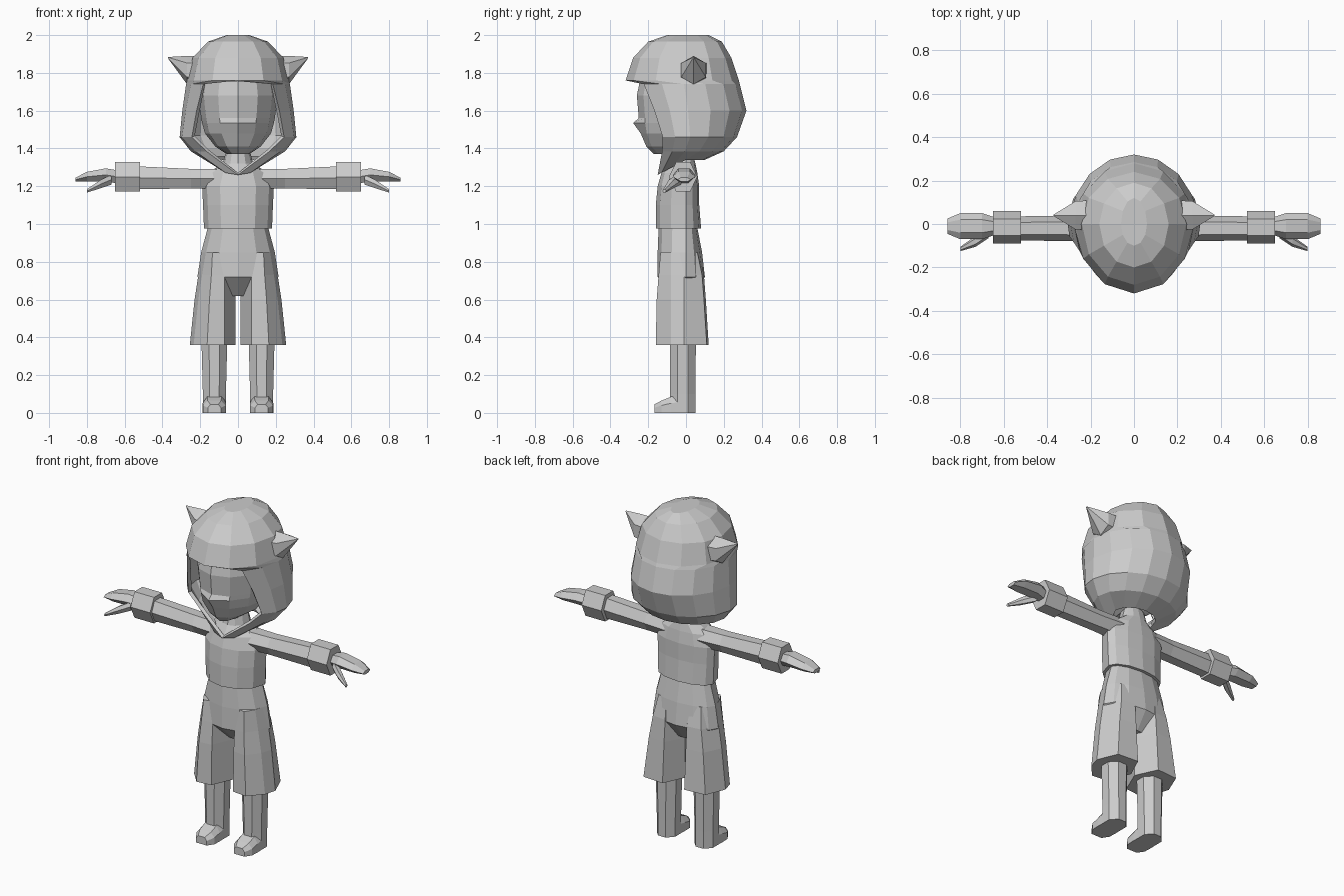
import bpy
import bmesh
from math import sin, cos, radians
from mathutils import Vector

default = bpy.data.objects.get("Cube")
if default:
    bpy.data.objects.remove(default)

grey = bpy.data.materials.new("plain grey")
grey.use_nodes = True
grey.diffuse_color = (0.6, 0.6, 0.6, 1)
grey.node_tree.nodes["Principled BSDF"].inputs["Base Color"].default_value = grey.diffuse_color


def half_ring(z, width, front, back, start=0, dip=0, steps=6):
    """Half outline from the front round the left side to the back."""
    points = []
    for i in range(steps + 1):
        angle = radians(start + (180 - start) * i / steps)
        reach = front if cos(angle) > 0 else back
        side = 0 if i == steps or angle == 0 else width * sin(angle)
        points.append(Vector((side, -reach * cos(angle), z - dip * max(0, cos(angle)))))
    return points


def polygon(centre, across, along, sides=6, turn=0):
    """Closed ring spanned by two half-axis vectors."""
    ring = []
    for i in range(sides):
        angle = radians(turn + 360 * i / sides)
        ring.append(Vector(centre) + Vector(across) * cos(angle) + Vector(along) * sin(angle))
    return ring


def tube_ring(x, y, z, depth, height, turn=0, sides=6):
    """Section of a limb that runs sideways."""
    return polygon((x, y, z), (0, depth, 0), (0, 0, height), sides, turn)


def loft(name, rings, closed=True, cap_start=True, cap_end=True):
    """Skin the rings and mirror the result to the other side."""
    bm = bmesh.new()
    rows = [[bm.verts.new(p) for p in ring] for ring in rings]
    count = len(rows[0])
    for low, high in zip(rows, rows[1:]):
        for i in range(count if closed else count - 1):
            j = (i + 1) % count
            bm.faces.new((low[i], low[j], high[j], high[i]))
    if cap_start:
        bm.faces.new(rows[0])
    if cap_end:
        bm.faces.new(rows[-1])
    bmesh.ops.mirror(bm, geom=bm.verts[:] + bm.edges[:] + bm.faces[:],
                     axis='X', merge_dist=0.001)
    bmesh.ops.remove_doubles(bm, verts=bm.verts[:], dist=0.0005)
    bmesh.ops.recalc_face_normals(bm, faces=bm.faces[:])
    mesh = bpy.data.meshes.new(name)
    bm.to_mesh(mesh)
    bm.free()
    mesh.materials.append(grey)
    obj = bpy.data.objects.new(name, mesh)
    bpy.context.collection.objects.link(obj)
    return obj


# Hood: closed crown, pointed brim, then sides that meet under the chin
hood = loft("hood", [
    half_ring(2.0, .06, .1, .12),
    half_ring(1.965, .16, .2, .19),
    half_ring(1.88, .24, .28, .24),
    half_ring(1.76, .27, .32, .28),
    half_ring(1.74, .275, .3, .285, start=42),
    half_ring(1.6, .295, .25, .32, start=48),
    half_ring(1.46, .31, .2, .27, start=52),
    half_ring(1.385, .25, .17, .2, start=42),
    half_ring(1.34, .13, .15, .1, dip=.08),
], closed=False, cap_end=False)
shell = hood.modifiers.new("thickness", 'SOLIDIFY')
shell.thickness = 0.02
shell.offset = -1

# Face with a small pointed snout
face_rings = [
    half_ring(1.37, .06, .17, .02),
    half_ring(1.41, .12, .21, .06),
    half_ring(1.48, .175, .24, .1),
    half_ring(1.535, .19, .25, .1),
    half_ring(1.56, .195, .25, .1),
    half_ring(1.68, .21, .26, .1),
    half_ring(1.78, .19, .24, .1),
]
face_rings[3][0].y -= 0.03
loft("face", face_rings, closed=False)

# Pointed ears
loft("ears", [
    tube_ring(.2, .04, 1.81, .08, .08, 30),
    tube_ring(.27, .04, 1.815, .075, .075, 30),
    tube_ring(.37, .04, 1.88, .004, .004, 30),
])

# Neck and shirt
loft("shirt", [
    half_ring(1.4, .06, .08, .03),
    half_ring(1.32, .08, .1, .05),
    half_ring(1.27, .16, .13, .06),
    half_ring(1.2, .19, .15, .07),
    half_ring(1.1, .185, .16, .07),
    half_ring(.975, .18, .16, .08),
], closed=False)

# Sleeved arms, cuffs, hands and thumbs
loft("arms", [
    tube_ring(.11, -.02, 1.24, .07, .06),
    tube_ring(.25, -.02, 1.24, .06, .06),
    tube_ring(.54, -.02, 1.245, .055, .07),
])
loft("cuffs", [tube_ring(x, -.015, 1.25, .075, .09) for x in (.52, .65)])
loft("hands", [
    tube_ring(.64, -.01, 1.25, .04, .04),
    tube_ring(.7, -.01, 1.26, .06, .04),
    tube_ring(.8, -.01, 1.25, .06, .03),
    tube_ring(.86, -.01, 1.235, .035, .012),
])
loft("thumbs", [
    tube_ring(.67, -.04, 1.235, .025, .03),
    tube_ring(.73, -.08, 1.21, .025, .025),
    tube_ring(.8, -.115, 1.175, .01, .01),
])

# Shorts: waist and hips that close into the crotch
loft("shorts_hips", [
    half_ring(.98, .16, .145, .06),
    half_ring(.85, .195, .15, .085),
    half_ring(.72, .215, .15, .1),
    half_ring(.62, .08, .05, .03),
], closed=False)


# Shorts: one wide leg on each side
def shorts_ring(z, inner, outer, front, back):
    middle = (inner + outer) / 2
    notch = inner + .06
    return [Vector(p) for p in (
        (notch, -front + .01, z), (middle + .03, -front, z), (outer - .02, -.08, z),
        (outer, -.01, z), (outer - .05, back - .01, z), (notch, back, z), (inner, -.01, z))]


loft("shorts_legs", [
    shorts_ring(.36, .012, .255, .16, .12),
    shorts_ring(.6, .012, .23, .155, .105),
    shorts_ring(.73, .012, .21, .145, .095),
    shorts_ring(.85, .02, .19, .135, .07),
])

# Lower legs and feet
loft("legs", [polygon((x, -.017, z), (w, 0, 0), (0, d, 0), 8, 22.5)
              for x, z, w, d in ((.125, 0, .066, .073), (.125, .1, .066, .073),
                                 (.125, .42, .075, .075))])


def foot_ring(y, width, height):
    return [Vector((.125 + s * width, y, h)) for s, h in (
        (-1, 0), (1, 0), (1, height * .6), (.6, height), (-.6, height), (-1, height * .6))]


loft("feet", [
    foot_ring(-.02, .06, .1),
    foot_ring(-.08, .062, .085),
    foot_ring(-.13, .06, .065),
    foot_ring(-.168, .035, .045),
])
